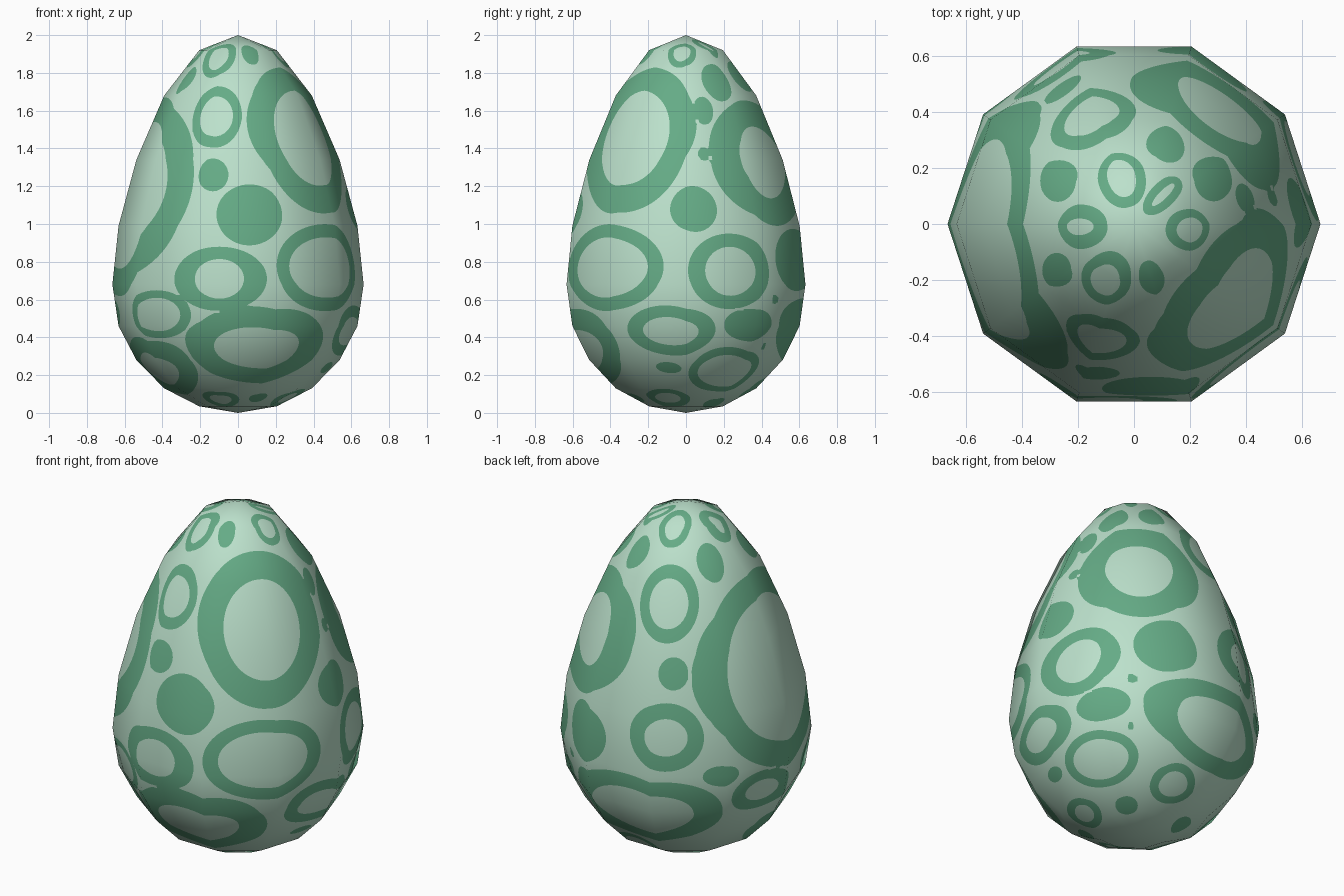
import bpy, bmesh, math
from mathutils import Vector

if "Cube" in bpy.data.objects:
    bpy.data.objects.remove(bpy.data.objects["Cube"])

# ten-sided egg profile: ring radii follow a sphere, heights are stretched at the top
SIDES, SUB = 10, 16
HEIGHTS = [0.0, 0.035, 0.13, 0.28, 0.46, 0.68, 0.99, 1.34, 1.68, 1.92, 2.0]
RADII = [0.665 * math.sin(math.pi * k / 10) for k in range(11)]

# painted rings: azimuth (deg), height, half width, half height, hole half width, hole half height
RINGS = [
    (-106, 1.57, .135, .18, .09, .115), (-38, 1.46, .33, .42, .21, .27),
    (-42, .77, .325, .23, .245, .16), (-99, .71, .25, .17, .13, .105),
    (-134, .52, .22, .13, .15, .09), (-79, .34, .37, .23, .23, .125),
    (187, 1.16, .48, .54, .36, .40), (53, 1.33, .32, .35, .18, .20),
    (22, .75, .235, .20, .14, .13), (100, .43, .43, .23, .29, .145),
    (-8, .43, .235, .14, .15, .08), (27, .22, .205, .155, .155, .11),
    (84, .13, .13, .12, .085, .075), (115, .90, .20, .19, .115, .105),
    (112, 1.59, .16, .21, .105, .135), (166, .53, .20, .12, .11, .06),
    (205, .23, .30, .20, .18, .11), (105, 1.93, .085, .12, .05, .08),
    (45, 1.94, .045, .10, .015, .06), (-6, 1.91, .075, .10, .045, .06),
    (-117, 1.88, .09, .13, .055, .08), (183, 1.92, .08, .11, .03, .06),
    (-20, .08, .12, .10, .07, .055), (-110, .07, .10, .09, .06, .05),
]
# painted solid spots: azimuth (deg), height, half width, half height
SPOTS = [
    (-84, 1.05, .175, .165), (-104, 1.26, .08, .09), (4, 1.08, .125, .125),
    (13, 1.60, .055, .08), (11, 1.37, .035, .04), (66, .81, .175, .165),
    (34, .46, .15, .09), (49, .60, .03, .025), (48, .35, .02, .02),
    (118, 1.24, .08, .09), (30, 1.75, .08, .12), (68, 1.78, .07, .10),
    (150, 1.77, .075, .11), (-72, 1.91, .045, .08), (-149, 1.76, .06, .09),
    (142, .68, .10, .06), (-11, .24, .07, .04), (-68, .08, .05, .05),
    (40, .05, .06, .06), (140, .06, .07, .06),
]


def profile_normal(k):
    if k in (0, 10):
        return Vector((0, -1 if k == 0 else 1))
    dr, dz = RADII[k + 1] - RADII[k - 1], HEIGHTS[k + 1] - HEIGHTS[k - 1]
    return Vector((dz, -dr)).normalized()


NORMALS = [profile_normal(k) for k in range(11)]


def surface(az, z):
    """Ring radius and smooth normal at an azimuth and a height."""
    z = min(max(z, 0.0), 2.0)
    k = next(i for i in range(10) if z <= HEIGHTS[i + 1])
    t = (z - HEIGHTS[k]) / (HEIGHTS[k + 1] - HEIGHTS[k])
    n = NORMALS[k].lerp(NORMALS[k + 1], t)
    r = RADII[k] + (RADII[k + 1] - RADII[k]) * t
    return r, Vector((n.x * math.cos(az), n.x * math.sin(az), n.y)).normalized()


def flat_side(az):
    """Factor that turns the ring radius into the ten-sided outline."""
    half = math.pi / SIDES
    return math.cos(half) / math.cos(az % (2 * half) - half)


def mark(deg, z, a, b, c=0, d=0):
    az = math.radians(deg)
    r, n = surface(az, z)
    r *= flat_side(az)
    east = Vector((-math.sin(az), math.cos(az), 0))
    return (Vector((r * math.cos(az), r * math.sin(az), z)), n, east,
            n.cross(east), a, b, c, d, 1.25 * max(a, b))


MARKS = [mark(*m) for m in RINGS + SPOTS]


def paint(p):
    """Positive inside the dark markings, negative outside."""
    best = -0.2
    for centre, n, east, up, a, b, c, d, reach in MARKS:
        q = p - centre
        if q.dot(n) < -reach:
            continue
        u, v = q.dot(east), q.dot(up)
        if abs(u) > 1.3 * a or abs(v) > 1.3 * b:
            continue
        f = (1 - math.hypot(u / a, v / b)) * min(a, b)
        if c:
            f = min(f, (math.hypot(u / c, v / d) - 1) * min(c, d))
        best = max(best, f)
    return best


def material(name, colour):
    m = bpy.data.materials.new(name)
    m.diffuse_color = (*colour, 1)
    m.use_nodes = True
    m.node_tree.nodes["Principled BSDF"].inputs["Base Color"].default_value = m.diffuse_color
    return m


# egg shell as a fine grid lying on the flat ten-sided form
bm = bmesh.new()
bottom, top = bm.verts.new((0, 0, 0)), bm.verts.new((0, 0, 2))
rows = []
count = SIDES * SUB
for j in range(1, 10 * SUB):
    k, t = j // SUB, (j % SUB) / SUB
    k2 = min(k + 1, 10)
    r = RADII[k] + (RADII[k2] - RADII[k]) * t
    z = HEIGHTS[k] + (HEIGHTS[k2] - HEIGHTS[k]) * t
    row = []
    for i in range(count):
        az = 2 * math.pi * (i + 1e-9) / count
        rr = r * flat_side(az)
        row.append(bm.verts.new((rr * math.cos(az), rr * math.sin(az), z)))
    rows.append(row)
for i in range(count):
    n = (i + 1) % count
    bm.faces.new((bottom, rows[0][n], rows[0][i]))
    bm.faces.new((top, rows[-1][i], rows[-1][n]))
    for lo, hi in zip(rows, rows[1:]):
        bm.faces.new((lo[i], lo[n], hi[n], hi[i]))

# cut the outlines of the markings into the shell
value = {v: paint(v.co) for v in bm.verts}
cuts = []
for e in list(bm.edges):
    v0, v1 = e.verts
    f0, f1 = value[v0], value[v1]
    if f0 * f1 < 0:
        t = min(max(f0 / (f0 - f1), 0.04), 0.96)
        cuts.append(bmesh.utils.edge_split(e, v0, t)[1])
bmesh.ops.connect_verts(bm, verts=cuts)

# dark inside the outlines, light elsewhere
for f in bm.faces:
    f.smooth = True
    f.material_index = 1 if paint(f.calc_center_median()) > 0 else 0

mesh = bpy.data.meshes.new("spotted_egg")
bm.to_mesh(mesh)
bm.free()
mesh.materials.append(material("pale green", (0.50, 0.75, 0.60)))
mesh.materials.append(material("leaf green", (0.13, 0.41, 0.24)))

# soft shading across the flat sides
mesh.normals_split_custom_set_from_vertices(
    [surface(math.atan2(v.co.y, v.co.x), v.co.z)[1] for v in mesh.vertices])
egg = bpy.data.objects.new("spotted_egg", mesh)
bpy.context.collection.objects.link(egg)
